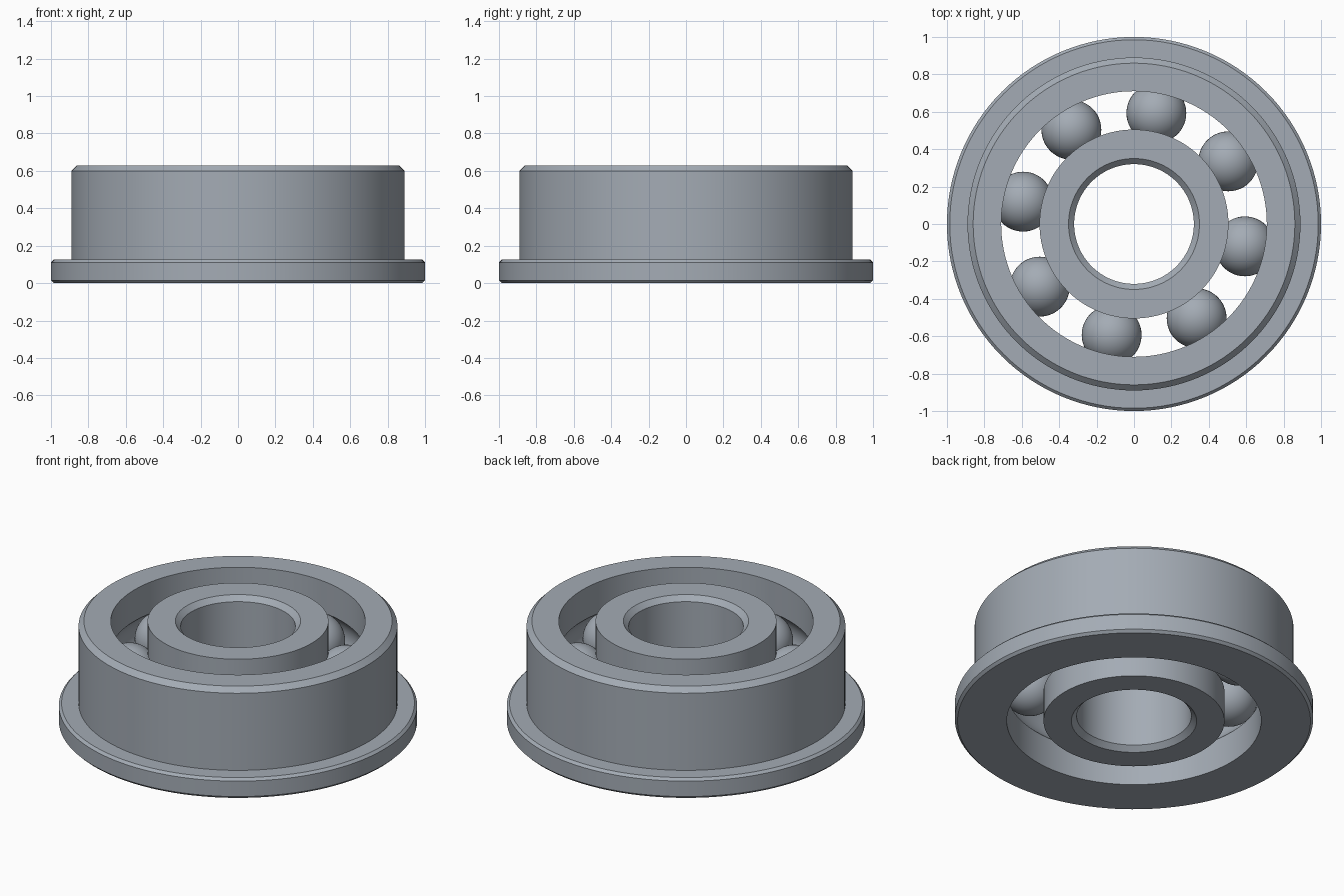
import bpy
import bmesh
from math import asin, cos, sin, pi, radians
from mathutils import Matrix

if "Cube" in bpy.data.objects:
    bpy.data.objects.remove(bpy.data.objects["Cube"])

HEIGHT = 0.63
MID = HEIGHT / 2
PITCH = 0.605          # radius of the circle of ball centres
BALL = 0.16
GROOVE = BALL + 0.001
BALLS = 8

steel = bpy.data.materials.new("steel_grey")
steel.use_nodes = True
color = (0.37, 0.41, 0.46, 1)
steel.diffuse_color = color
steel.node_tree.nodes["Principled BSDF"].inputs["Base Color"].default_value = color


def finish(name, bm):
    bmesh.ops.recalc_face_normals(bm, faces=bm.faces)
    mesh = bpy.data.meshes.new(name)
    bm.to_mesh(mesh)
    bm.free()
    mesh.materials.append(steel)
    obj = bpy.data.objects.new(name, mesh)
    bpy.context.collection.objects.link(obj)
    bpy.ops.object.select_all(action="DESELECT")
    obj.select_set(True)
    bpy.context.view_layer.objects.active = obj
    bpy.ops.object.shade_smooth_by_angle(angle=radians(30))
    return obj


def lathe(name, profile, steps=128):
    """Revolve a closed (radius, height) profile around z."""
    bm = bmesh.new()
    verts = [bm.verts.new((r, 0, z)) for r, z in profile]
    edges = [bm.edges.new((v, verts[i - 1])) for i, v in enumerate(verts)]
    bmesh.ops.spin(bm, geom=verts + edges, cent=(0, 0, 0), axis=(0, 0, 1),
                   angle=2 * pi, steps=steps, use_merge=True)
    bmesh.ops.remove_doubles(bm, verts=bm.verts, dist=0.0001)
    return finish(name, bm)


def raceway(wall, side, steps=14):
    """Groove arc from bottom to top, cut into a wall of the given radius."""
    half = pi / 2 - asin(abs(wall - PITCH) / GROOVE)
    angles = [half * (2 * i / steps - 1) for i in range(steps + 1)]
    return [(PITCH + side * GROOVE * cos(a), MID + GROOVE * sin(a)) for a in angles]


# Flanged outer ring with chamfered rims
outer = [(0.71, HEIGHT), (0.86, HEIGHT), (0.89, 0.60), (0.89, 0.125),
         (0.985, 0.125), (1.0, 0.11), (1.0, 0.015), (0.985, 0), (0.71, 0)]
lathe("outer_ring", outer + raceway(0.71, 1))

# Inner ring with chamfered bore
inner = [(0.505, HEIGHT), (0.35, HEIGHT), (0.32, 0.60),
         (0.32, 0.03), (0.35, 0), (0.505, 0)]
lathe("inner_ring", inner + raceway(0.505, -1))

# Balls between the rings
for i in range(BALLS):
    angle = radians(-11.4) + 2 * pi * i / BALLS
    bm = bmesh.new()
    spot = Matrix.Translation((PITCH * cos(angle), PITCH * sin(angle), MID))
    bmesh.ops.create_uvsphere(bm, u_segments=48, v_segments=24, radius=BALL, matrix=spot)
    finish(f"ball_{i + 1}", bm)
